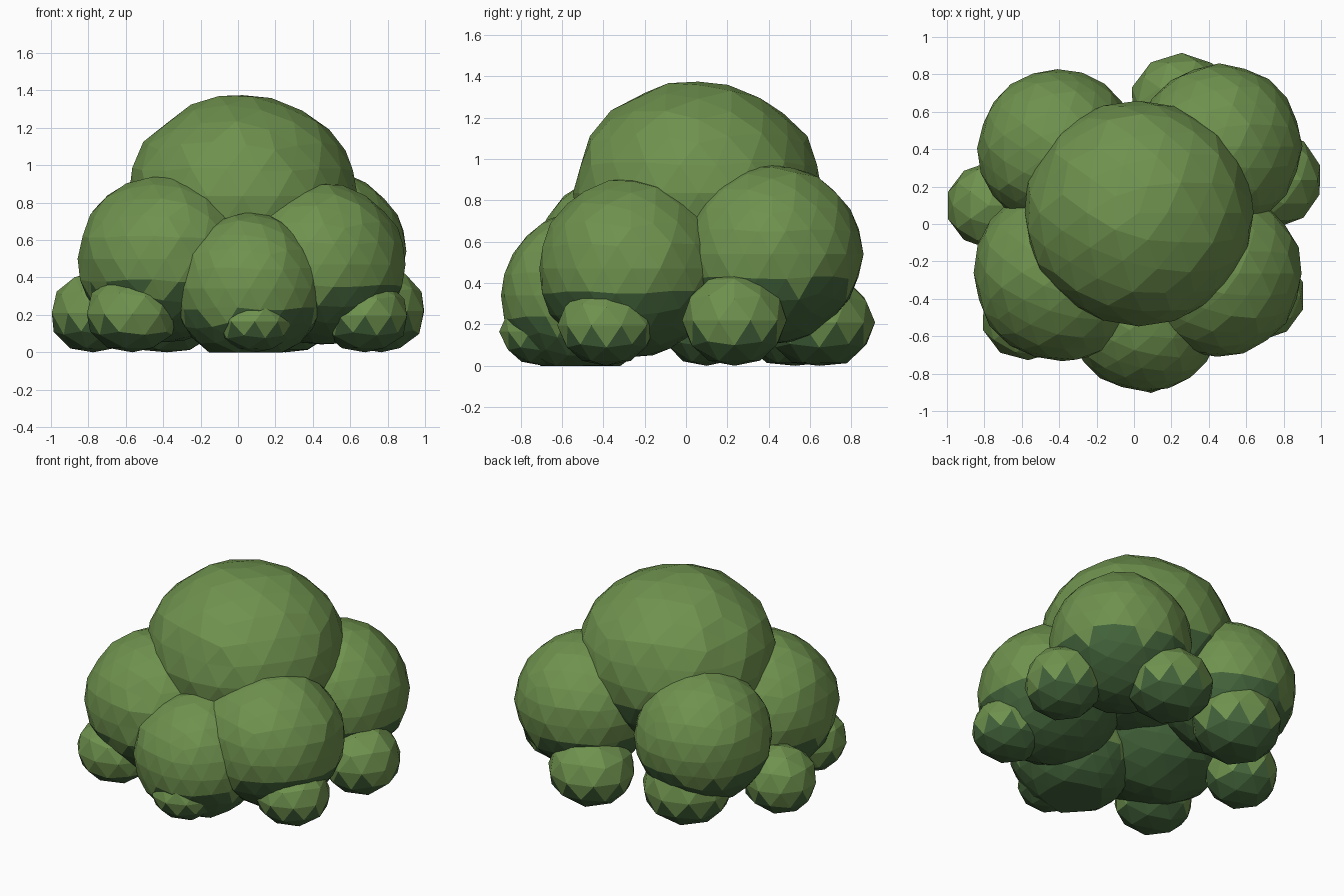
import bpy, bmesh, random
from mathutils import Vector

if "Cube" in bpy.data.objects:
    bpy.data.objects.remove(bpy.data.objects["Cube"])

random.seed(4)


def flat(name, colour):
    m = bpy.data.materials.new(name)
    m.diffuse_color = (*colour, 1)
    m.use_nodes = True
    m.node_tree.nodes["Principled BSDF"].inputs["Base Color"].default_value = m.diffuse_color
    return m


LEAF = flat("leaf_green", (0.158, 0.287, 0.076))
SHADE = flat("deep_green", (0.060, 0.135, 0.046))


def clump(name, centre, radii, subdivisions):
    """Faceted ball of leaves, flat on the ground, with a deeper green underside."""
    bm = bmesh.new()
    bmesh.ops.create_icosphere(bm, subdivisions=subdivisions, radius=1)
    c = Vector(centre)
    for v in bm.verts:
        p = v.co * random.uniform(0.99, 1.025)
        v.co = c + Vector(a * r for a, r in zip(p, radii))
        v.co.z = max(v.co.z, 0)
    bm.normal_update()
    for f in bm.faces:
        f.material_index = 1 if f.normal.z < random.uniform(-0.40, -0.27) else 0
    mesh = bpy.data.meshes.new(name)
    bm.to_mesh(mesh)
    bm.free()
    mesh.materials.append(LEAF)
    mesh.materials.append(SHADE)
    bpy.context.collection.objects.link(bpy.data.objects.new(name, mesh))


# Crown and the five large clumps around it
clump("crown", (0.025, 0.06, 0.835), (0.61, 0.60, 0.54), 3)
clump("clump_front_left", (-0.385, -0.26, 0.50), (0.47, 0.475, 0.44), 3)
clump("clump_front_right", (0.445, -0.265, 0.47), (0.45, 0.445, 0.43), 3)
clump("clump_back_left", (-0.41, 0.405, 0.53), (0.42, 0.42, 0.42), 3)
clump("clump_back_right", (0.455, 0.415, 0.54), (0.44, 0.435, 0.43), 3)
clump("clump_front", (0.06, -0.51, 0.34), (0.405, 0.38, 0.40), 3)

# Small clumps along the ground
clump("sprig_left", (-0.775, 0.10, 0.21), (0.23, 0.23, 0.22), 2)
clump("sprig_front_left", (-0.565, -0.49, 0.205), (0.25, 0.24, 0.21), 2)
clump("sprig_front", (0.09, -0.69, 0.165), (0.21, 0.21, 0.17), 2)
clump("sprig_front_right", (0.68, -0.385, 0.195), (0.235, 0.235, 0.20), 2)
clump("sprig_right", (0.765, 0.235, 0.22), (0.24, 0.25, 0.23), 2)
clump("sprig_back_right", (0.255, 0.645, 0.21), (0.275, 0.265, 0.23), 2)
clump("sprig_back_left", (-0.38, 0.53, 0.22), (0.285, 0.275, 0.24), 2)
